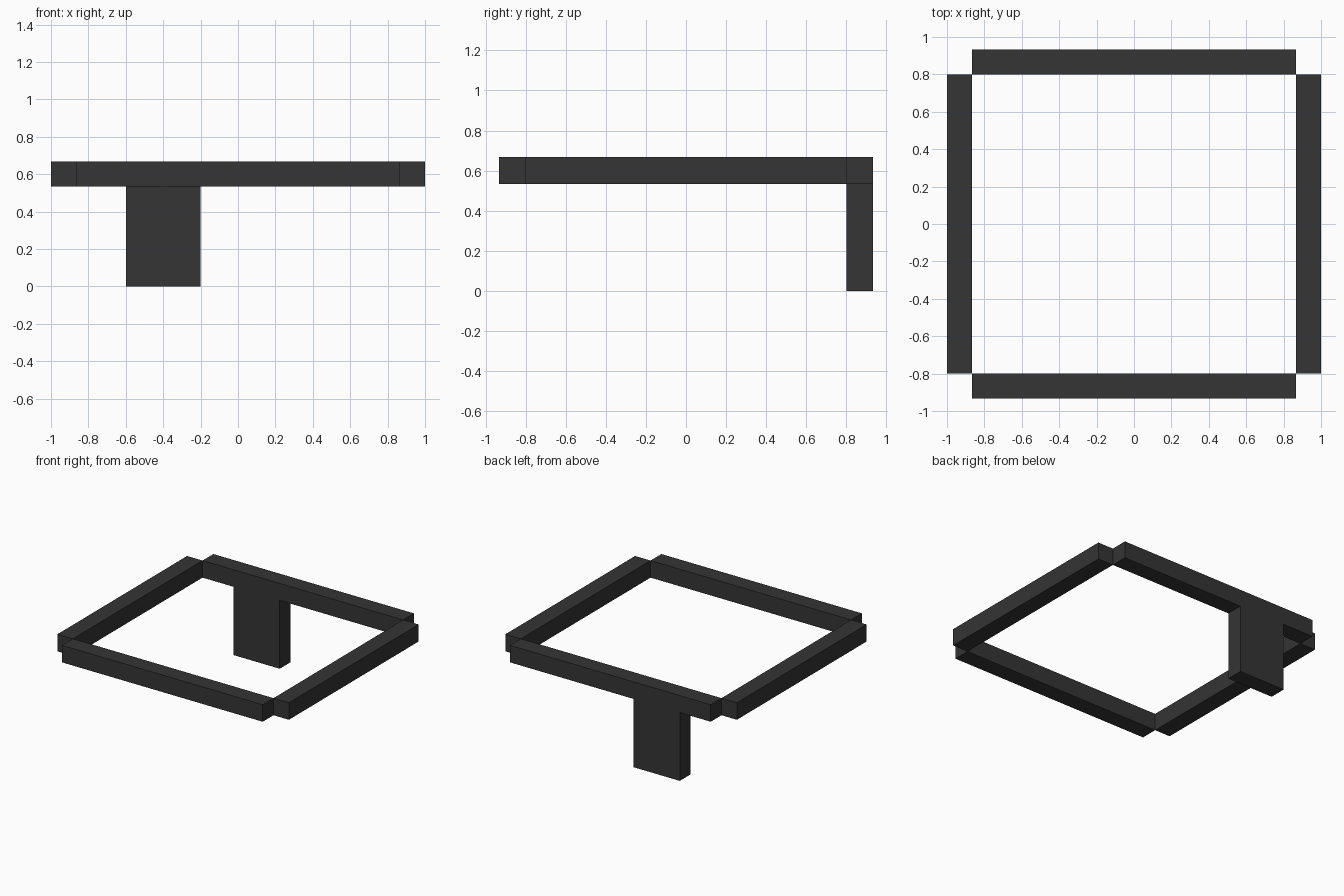
import bpy

if "Cube" in bpy.data.objects:
    bpy.data.objects.remove(bpy.data.objects["Cube"])

U = 1 / 15            # design module
BEAM = 2 * U          # square beam thickness
INNER_X, INNER_Y = 13 * U, 12 * U
BOTTOM = 8 * U        # underside of the frame

charcoal = bpy.data.materials.new("charcoal")
charcoal.diffuse_color = (0.035, 0.035, 0.035, 1)
charcoal.use_nodes = True
charcoal.node_tree.nodes["Principled BSDF"].inputs["Base Color"].default_value = charcoal.diffuse_color


def box(name, low, high):
    """Axis-aligned box between two corners."""
    bpy.ops.mesh.primitive_cube_add(size=1)
    ob = bpy.context.object
    ob.name = name
    ob.location = [(a + b) / 2 for a, b in zip(low, high)]
    ob.scale = [b - a for a, b in zip(low, high)]
    bpy.ops.object.transform_apply(location=True, rotation=False, scale=True)
    ob.data.materials.append(charcoal)
    return ob


# Four frame beams, meeting only at their corner edges
for side, s in (("left", -1), ("right", 1)):
    x = sorted((s * INNER_X, s * (INNER_X + BEAM)))
    box(side + "_beam", (x[0], -INNER_Y, BOTTOM), (x[1], INNER_Y, BOTTOM + BEAM))
for side, s in (("front", -1), ("back", 1)):
    y = sorted((s * INNER_Y, s * (INNER_Y + BEAM)))
    box(side + "_beam", (-INNER_X, y[0], BOTTOM), (INNER_X, y[1], BOTTOM + BEAM))

# Single wide post hanging under the back beam
box("support_post", (-9 * U, INNER_Y, 0), (-3 * U, INNER_Y + BEAM, BOTTOM))
